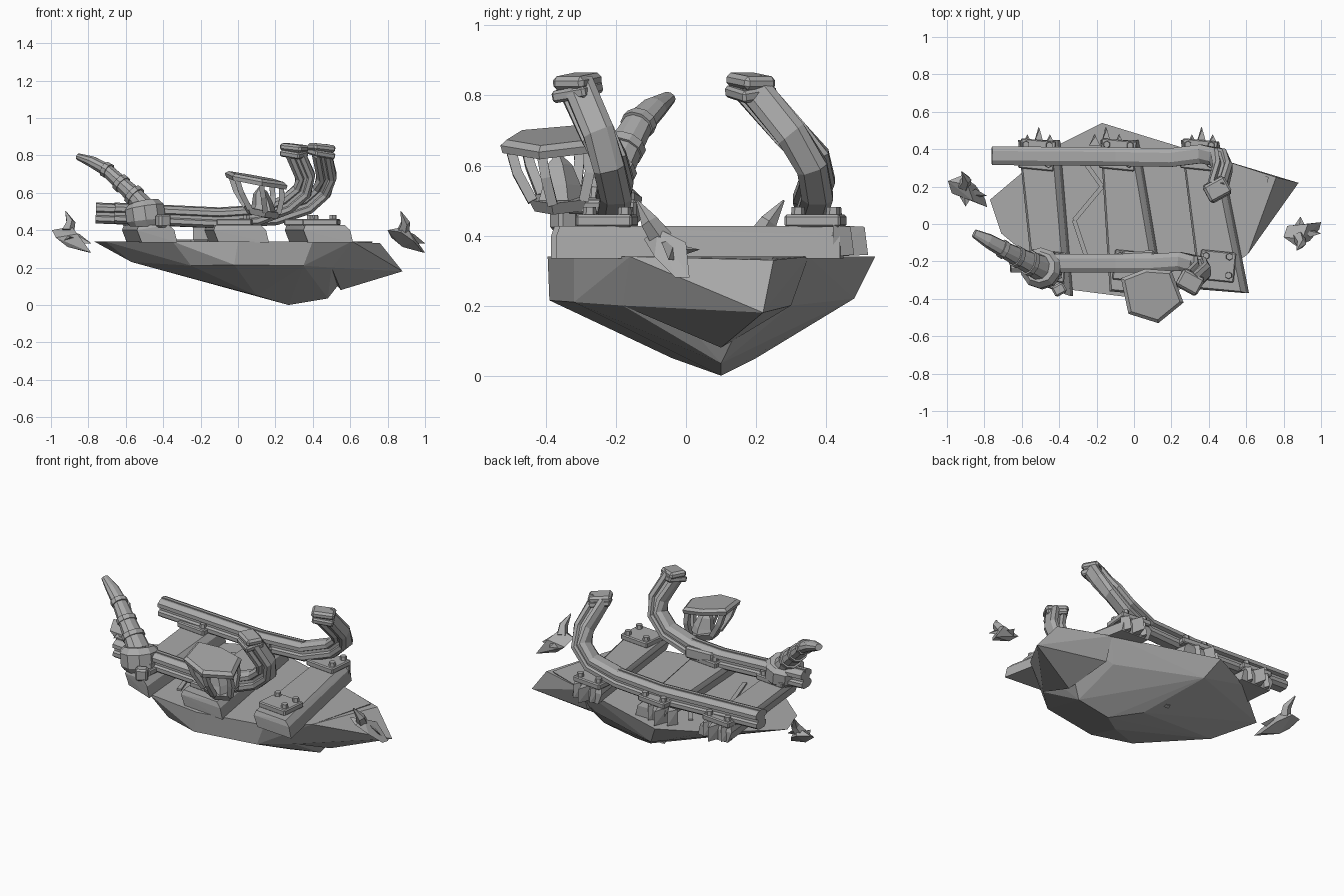
import bpy, bmesh, math
from mathutils import Vector, Matrix

if "Cube" in bpy.data.objects:
    bpy.data.objects.remove(bpy.data.objects["Cube"], do_unlink=True)

GREY = (0.4, 0.4, 0.4, 1)
mat = bpy.data.materials.new("stone grey")
mat.use_nodes = True
mat.diffuse_color = GREY
mat.node_tree.nodes["Principled BSDF"].inputs["Base Color"].default_value = GREY


def finish(bm, name):
    bmesh.ops.recalc_face_normals(bm, faces=bm.faces)
    mesh = bpy.data.meshes.new(name)
    bm.to_mesh(mesh)
    bm.free()
    mesh.materials.append(mat)
    ob = bpy.data.objects.new(name, mesh)
    bpy.context.collection.objects.link(ob)
    return ob


def hull(name, points):
    """Faceted solid wrapped around a few points."""
    bm = bmesh.new()
    verts = [bm.verts.new(p) for p in points]
    bmesh.ops.convex_hull(bm, input=verts)
    bmesh.ops.delete(bm, geom=[v for v in bm.verts if not v.link_faces], context='VERTS')
    bmesh.ops.dissolve_limit(bm, angle_limit=0.01, verts=bm.verts, edges=bm.edges)
    return finish(bm, name)


def box(name, centre, size, turn=(0, 0, 0), bevel=0.0):
    bm = bmesh.new()
    bmesh.ops.create_cube(bm, size=1)
    for v in bm.verts:
        v.co = v.co * Vector(size)
    if bevel:
        bmesh.ops.bevel(bm, geom=bm.edges[:], offset=bevel, segments=1, affect='EDGES')
    spin = (Matrix.Rotation(turn[2], 4, 'Z') @ Matrix.Rotation(turn[1], 4, 'Y')
            @ Matrix.Rotation(turn[0], 4, 'X'))
    bm.transform(Matrix.Translation(centre) @ spin)
    return finish(bm, name)


def sweep(name, path, profile, scales=None, ref=(0, 1, 0)):
    """Carry a closed profile along a path, scaling it at each point."""
    bm = bmesh.new()
    pts = [Vector(p) for p in path]
    scales = scales or [1] * len(pts)
    rings = []
    for i, p in enumerate(pts):
        t = (pts[min(i + 1, len(pts) - 1)] - pts[max(i - 1, 0)]).normalized()
        side = Vector(ref)
        side = (side - t * side.dot(t)).normalized()
        up = t.cross(side)
        rings.append([bm.verts.new(p + (side * u + up * v) * scales[i]) for u, v in profile])
    n = len(profile)
    for a, b in zip(rings, rings[1:]):
        for i in range(n):
            bm.faces.new((a[i], a[(i + 1) % n], b[(i + 1) % n], b[i]))
    bm.faces.new(rings[0])
    bm.faces.new(rings[-1])
    return finish(bm, name)


def circle(sides, flat=1.0):
    return [(math.cos(math.tau * i / sides), flat * math.sin(math.tau * i / sides)) for i in range(sides)]


def strip(w, h):
    return [(-w, -h), (w, -h), (w, h), (-w, h)]


# Faceted rock hull with a flat deck
deck = [(-.77, .13), (-.71, -.05), (-.35, -.35), (0, -.395), (.4, -.32),
        (.61, -.16), (.72, .25), (.45, .35), (-.17, .54), (-.45, .4)]
keel = [(-.57, -.02, .23), (-.25, -.31, .21), (-.02, -.39, .215), (.35, -.32, .21), (.5, -.18, .2),
        (-.1, .48, .22), (.4, .3, .2), (.27, .1, 0), (.48, .1, .035), (.1, -.04, .05), (.1, .2, .05)]
hull("rock_hull", [(x, y, .34) for x, y in deck] + keel)
hull("rock_prow", [(.88, .22, .18), (.76, .25, .33), (.55, .1, .08), (.61, -.16, .34),
                   (.5, -.18, .2), (.45, .35, .34), (.45, .3, .2)])
box("hull_peg", (-.02, .25, .13), (.03, .02, .05), (.4, 0, 0))

# Cross beams: rear left, rear right, front left and front right corners
beams = [((-.61, .45), (-.44, .45), (-.53, -.31), (-.37, -.385)),
         ((-.17, .45), (-.02, .45), (-.12, -.36), (.12, -.385)),
         ((.26, .45), (.41, .44), (.36, -.35), (.57, -.37))]
splinters = [(-.57, -.51, -.45), (-.21, -.15, -.08), (.31, .36, .42)]
for n, (corners, spikes) in enumerate(zip(beams, splinters), 1):
    mid = sum((Vector(c) for c in corners), Vector((0, 0))) / 4
    pts = []
    for i, (x, y) in enumerate(corners):
        inward = .01 if y < mid.y else -.01
        right = i % 2
        pts += [(x + (.045 if right else .015), y, .335),
                (x + (.03 if right else -.01), y, .4), (x, y + inward, .428)]
    hull(f"cross_beam_{n}", pts)
    # upright splinters at the rear end
    for k, x in enumerate(spikes):
        reach = .52 if k == 1 else .48
        hull(f"splinter_{n}_{k + 1}", [(x - .03, .42, .34), (x + .03, .42, .34),
                                       (x - .03, .42, .43), (x + .03, .42, .43),
                                       (x, reach, .345), (x + .005, reach - .01, .425)])
    # clamp plates with bolts
    (rl, rr, fl, fr) = (c[0] for c in corners)
    for place, y, mix in (("rear", .37, .1), ("front", -.225, .85)):
        xc = (rl + rr) / 2 * (1 - mix) + (fl + fr) / 2 * mix
        box(f"{place}_plate_{n}", (xc, y, .442), (.19, .16, .035), (0, 0, -.1), .006)
        for k, (dx, dy) in enumerate(((-.06, .055), (.065, .05), (.06, -.05))):
            sweep(f"{place}_bolt_{n}_{k + 1}", [(xc + dx, y + dy, .45), (xc + dx, y + dy, .482)],
                  circle(6), [.021, .018])

# Crack strip on the deck
crack = [(-.27, .34), (-.17, .2), (-.32, .02), (-.24, -.22)]
for i, (a, b) in enumerate(zip(crack, crack[1:])):
    sweep(f"deck_crack_{i + 1}", [(*a, .343), (*b, .343)], strip(.012, .008), ref=(1, 0, 0))

# Ribbed rails that curl upward at one end
half = [(.025, -.052), (.045, -.037), (.045, -.015), (.03, -.008),
        (.03, .008), (.05, .015), (.05, .037), (.025, .054)]
rib = half + [(-u, v) for u, v in reversed(half)]
rear = [(-.76, .365, .488), (-.1, .36, .462), (.2, .355, .478), (.37, .375, .535),
        (.45, .36, .61), (.475, .3, .69), (.445, .185, .825)]
front = [(-.66, -.21, .488), (-.1, -.21, .462), (.1, -.21, .475), (.26, -.2, .535),
         (.345, -.22, .61), (.36, -.25, .69), (.3, -.31, .825)]
for name, path, yaw in (("rear", rear, .5), ("front", front, -.5)):
    sweep(f"{name}_rail", path, rib)
    tip = Vector(path[-1])
    box(f"{name}_rail_collar", tip - Vector((0, 0, .015)), (.12, .11, .035), (.15, .15, yaw), .008)
    box(f"{name}_rail_cap", tip + Vector((0, 0, .015)), (.13, .1, .04), (0, .1, yaw), .012)
    # raised seam along the top
    sweep(f"{name}_rail_seam", [Vector(p) + Vector((0, 0, .05)) for p in path[:3]], strip(.01, .01))
box("rail_bracket", (.02, -.17, .47), (.18, .05, .07), (0, 0, .05), .01)

# Curved, flattened horn post on a round footing
ring = circle(10)
sweep("post_footing", [(-.49, -.24, .42), (-.49, -.24, .45), (-.5, -.235, .52), (-.505, -.23, .545)],
      ring, [.09, .11, .11, .085])
box("footing_lug", (-.4, -.35, .45), (.07, .06, .07), (0, 0, .5), .01)
horn = [(-.5, -.235, .52), (-.555, -.21, .585), (-.625, -.175, .65), (-.7, -.135, .72),
        (-.78, -.09, .765), (-.855, -.05, .793)]
sweep("horn_post", horn, circle(10, .8), [.075, .062, .053, .045, .039, .023])
for i, r in ((1, .07), (2, .06), (3, .051)):
    p = Vector(horn[i])
    d = (Vector(horn[i + 1]) - p).normalized() * .014
    sweep(f"horn_band_{i}", [p - d, p + d], circle(10, .85), [r, r])

# Hanging lantern with a tilted, thin hexagonal roof
outline = [(-.17, .09), (-.04, .14), (.1, .13), (.165, -.04), (.03, -.15), (-.13, -.1)]


def tilted(scale, cx, cy, z):
    return [Vector((cx + u * scale, cy + v * scale, z - .18 * u * scale + .05 * v * scale))
            for u, v in outline]


hull("lantern_roof", tilted(.88, .1, -.38, .685) + tilted(1, .1, -.38, .67) + tilted(.96, .1, -.38, .648))
hull("lantern_base", tilted(.6, .13, -.36, .51) + tilted(.48, .13, -.36, .475))
tops, feet = tilted(.8, .1, -.38, .655), tilted(.52, .13, -.36, .505)
for i in (0, 2, 3, 4, 5):
    bow = tops[i].lerp(feet[i], .45) + (tops[i] - Vector((.1, -.38, tops[i].z))) * .08
    sweep(f"lantern_leg_{i + 1}", [tops[i], bow, feet[i]], strip(.014, .014))
sweep("lantern_crystal", [(.13, -.36, .5), (.13, -.36, .54), (.12, -.365, .6), (.12, -.365, .63)],
      circle(5), [.075, .06, .04, .01])
box("lantern_arm", (.15, -.27, .485), (.06, .14, .04), (0, .15, 0), .008)

# Floating clawed fragments, one at each end
for name, s, skew, c in (("left", 1, 0, Vector((.9, -.05, .36))),
                         ("right", -1, -.3, Vector((-.89, .18, .36)))):
    def at(x, y, z):
        return c + Vector((x if s > 0 else x * 1.05, y * s + skew * x, z))
    hull(f"{name}_fragment", [at(-.1, -.02, .04), at(-.08, .04, 0), at(-.03, -.07, .03), at(0, -.03, .06),
                              at(.03, .05, .02), at(.04, -.04, -.02), at(-.02, .03, -.05),
                              at(.1, .06, -.08), at(.09, .02, -.08)])
    sweep(f"{name}_claw", [at(-.02, -.02, .03), at(-.005, -.055, .08), at(-.03, -.09, .14)],
          circle(5), [.035, .026, .003], ref=(1, 0, 0))
    hull(f"{name}_barb", [at(0, .02, .03), at(.04, -.02, .02), at(.03, .03, -.03), at(.1, 0, -.03)])
    hull(f"{name}_spur", [at(-.02, 0, .02), at(-.05, .03, -.02), at(.02, .03, 0), at(-.01, .09, 0)])
